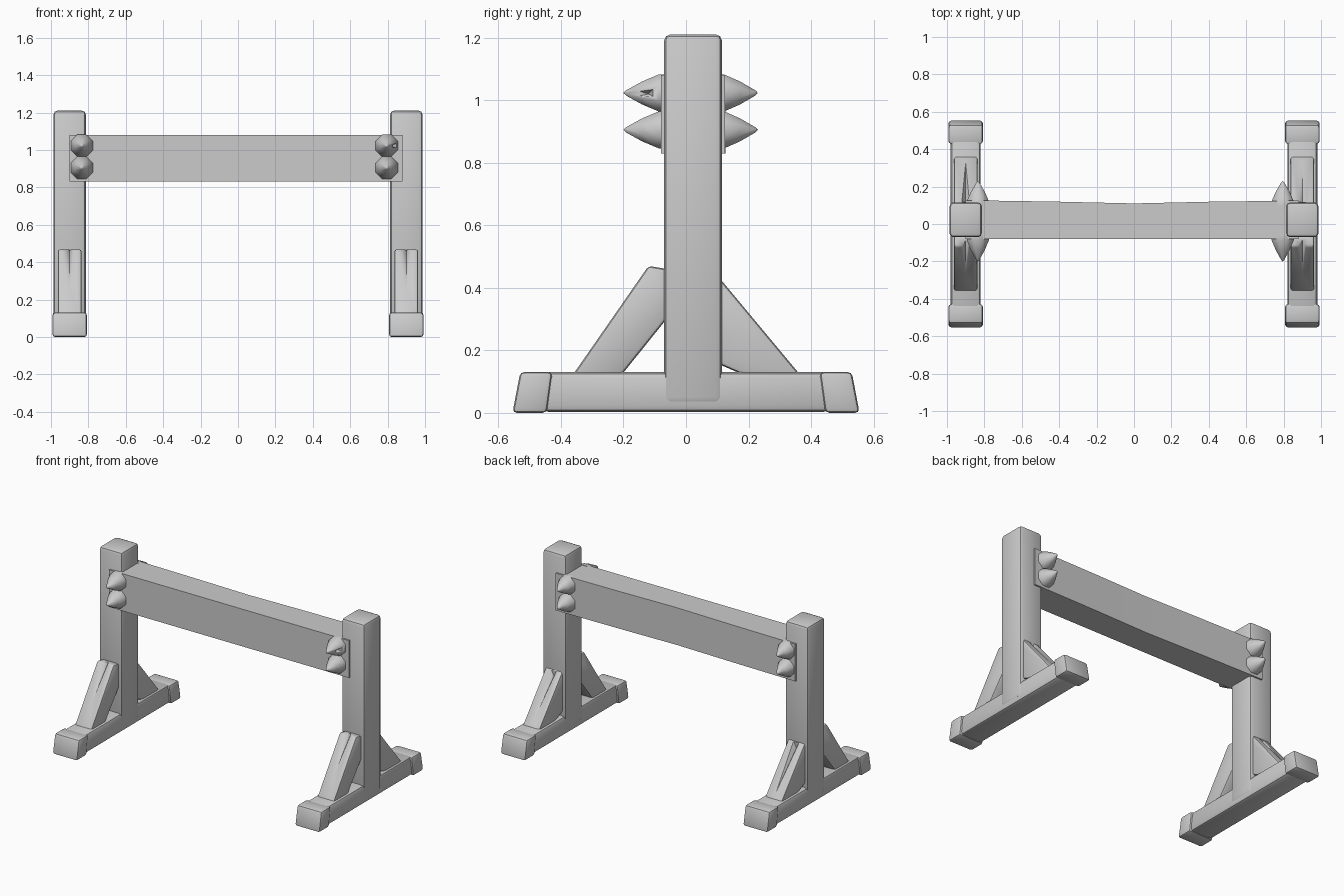
import bpy, bmesh, math
from mathutils import Vector

if "Cube" in bpy.data.objects:
    bpy.data.objects.remove(bpy.data.objects["Cube"])


def finish(name, bm, bevel=0.0, segs=2, angle=35):
    bmesh.ops.recalc_face_normals(bm, faces=bm.faces)
    me = bpy.data.meshes.new(name)
    bm.to_mesh(me)
    bm.free()
    ob = bpy.data.objects.new(name, me)
    bpy.context.collection.objects.link(ob)
    bpy.ops.object.select_all(action='DESELECT')
    ob.select_set(True)
    bpy.context.view_layer.objects.active = ob
    if bevel:
        m = ob.modifiers.new("Bevel", 'BEVEL')
        m.width, m.segments = bevel, segs
        bpy.ops.object.modifier_apply(modifier=m.name)
    bpy.ops.object.shade_smooth_by_angle(angle=math.radians(angle))
    return ob


def prism(name, profile, x0, x1, **kw):
    """Extrude a (y, z) profile from x0 to x1."""
    bm = bmesh.new()
    f = bm.faces.new([bm.verts.new((x0, y, z)) for y, z in profile])
    r = bmesh.ops.extrude_face_region(bm, geom=[f])
    bmesh.ops.translate(bm, vec=(x1 - x0, 0, 0),
                        verts=[v for v in r['geom'] if isinstance(v, bmesh.types.BMVert)])
    return finish(name, bm, **kw)


def box(name, x0, x1, y0, y1, z0, z1, **kw):
    return prism(name, [(y0, z0), (y1, z0), (y1, z1), (y0, z1)], x0, x1, **kw)


def cut(ob, cutter):
    m = ob.modifiers.new("Cut", 'BOOLEAN')
    m.operation, m.object, m.solver = 'DIFFERENCE', cutter, 'EXACT'
    bpy.context.view_layer.objects.active = ob
    bpy.ops.object.modifier_apply(modifier=m.name)
    bpy.data.objects.remove(cutter)


def spike(name, x, z, y, side, length):
    """Eight-sided stud with a bulging base and blunt tip."""
    bm = bmesh.new()
    rings = []
    for t, r in [(-0.15, 0.064), (0.06, 0.064), (0.5, 0.04), (0.93, 0.009)]:
        rings.append([bm.verts.new((x + r * math.cos(a), y + side * t * length,
                                    z + r * math.sin(a)))
                      for a in [(i + .5) * math.pi / 4 for i in range(8)]])
    for a, b in zip(rings, rings[1:]):
        for i in range(8):
            bm.faces.new((a[i], a[(i + 1) % 8], b[(i + 1) % 8], b[i]))
    tip = bm.verts.new((x, y + side * length, z))
    for i in range(8):
        bm.faces.new((rings[-1][i], rings[-1][(i + 1) % 8], tip))
    bm.faces.new(rings[0])
    return finish(name, bm, angle=50)


def crack(cx, top, bottom):
    """Thin wedge that tapers from the top of a brace down its outer face."""
    bm = bmesh.new()
    t, b = Vector((cx, *top)), Vector((cx, *bottom))
    d = (t - b).normalized()
    n = Vector((0, -d.z, d.y)) if d.y > 0 else Vector((0, d.z, -d.y))
    t += d * 0.02
    w = Vector((0.027, 0, 0))
    pts = [t - w + n * 0.01, t + w + n * 0.01, t - n * 0.03, b + n * 0.001]
    bmesh.ops.convex_hull(bm, input=[bm.verts.new(p) for p in pts])
    return finish("crack_cutter", bm)


for side, tag in ((-1, "left"), (1, "right")):
    c = 0.9 * side

    # upright post
    box(tag + "_post", c - .086, c + .086, -.07, .115, .03, 1.21, bevel=.02)

    # ground foot and its splayed end caps
    box(tag + "_foot", c - .08, c + .08, -.46, .46, .003, .13, bevel=.02)
    for s, end in ((-1, "front"), (1, "back")):
        prism(f"{tag}_{end}_foot_cap",
              [(s * .555, 0), (s * .53, .131), (s * .427, .131), (s * .445, 0)],
              c - .092, c + .092, bevel=.014)

    # diagonal braces, split at the top
    front = prism(tag + "_front_brace",
                  [(-.37, .11), (-.12, .47), (-.06, .46), (-.03, .34), (-.215, .11)],
                  c - .063, c + .063, bevel=.012)
    cut(front, crack(c, (-.12, .47), (-.28, .24)))
    back = prism(tag + "_back_brace",
                 [(.375, .11), (.10, .44), (.05, .42), (.05, .18), (.21, .11)],
                 c - .063, c + .063, bevel=.012)
    cut(back, crack(c, (.13, .404), (.335, .158)))

    # studs through the beam ends
    x = -.835 if side < 0 else .795
    for z, level in ((1.023, "upper"), (.905, "lower")):
        f = spike(f"{tag}_{level}_front_stud", x, z, -.08, -1, .12)
        if side > 0 and level == "upper":
            # chipped stud
            bm = bmesh.new()
            pts = [(.81, -.12, 1.02), (.90, -.25, 1.06), (.90, -.25, .99),
                   (.90, -.085, 1.055), (.90, -.085, 1.0)]
            bmesh.ops.convex_hull(bm, input=[bm.verts.new(p) for p in pts])
            cut(f, finish("chip_cutter", bm))
        spike(f"{tag}_{level}_back_stud", x, z, .115, 1, .115)

# crossbeam, worn thinner in the middle of its back face
bm = bmesh.new()
sections = [(-.90, .127), (-.44, .12), (0, .11), (.40, .119), (.88, .125)]
rings = [[bm.verts.new(p) for p in ((x, -.08, .83), (x, yb, .83), (x, yb, 1.08), (x, -.08, 1.08))]
         for x, yb in sections]
for a, b in zip(rings, rings[1:]):
    for i in range(4):
        bm.faces.new((a[i], a[(i + 1) % 4], b[(i + 1) % 4], b[i]))
bm.faces.new(rings[0])
bm.faces.new(rings[-1])
finish("crossbeam", bm)
